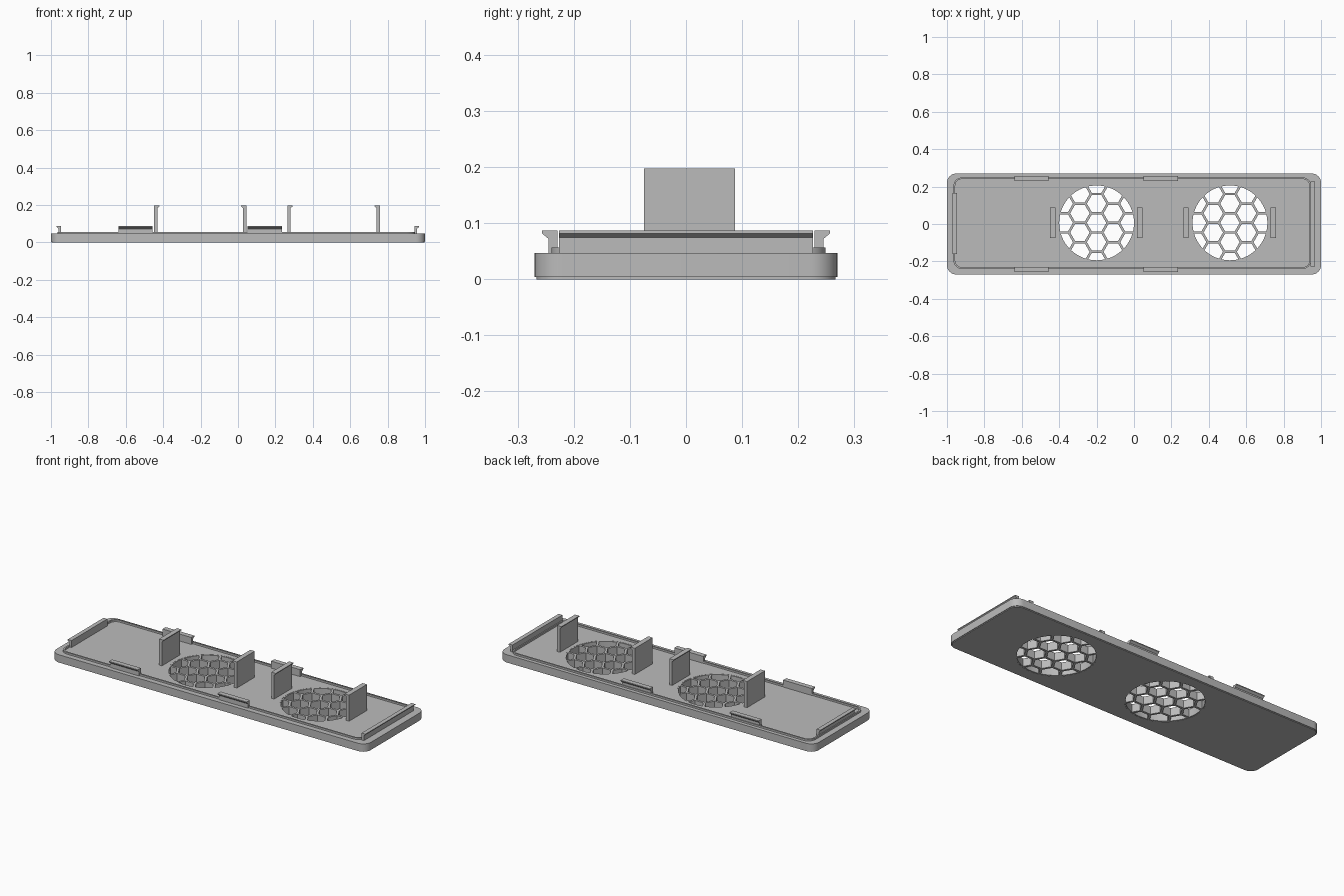
import bpy, bmesh, math

cube = bpy.data.objects.get("Cube")
if cube:
    bpy.data.objects.remove(cube, do_unlink=True)

grey = bpy.data.materials.new("light grey plastic")
grey.use_nodes = True
grey.diffuse_color = (0.5, 0.5, 0.5, 1)
grey.node_tree.nodes["Principled BSDF"].inputs["Base Color"].default_value = (0.5, 0.5, 0.5, 1)

DECK, RIM, CLIP, POST = 0.047, 0.057, 0.087, 0.197
FANS = (-0.2, 0.513)
FAN_Y, FAN_R = 0.006, 0.206
PITCH, WALL = 0.103, 0.013


def add_object(name, bm):
    bmesh.ops.recalc_face_normals(bm, faces=bm.faces)
    mesh = bpy.data.meshes.new(name)
    bm.to_mesh(mesh)
    bm.free()
    mesh.materials.append(grey)
    obj = bpy.data.objects.new(name, mesh)
    bpy.context.collection.objects.link(obj)
    return obj


def prism(bm, outline, z0, z1):
    """Extrude a closed xy outline from z0 up to z1."""
    face = bm.faces.new([bm.verts.new((x, y, z0)) for x, y in outline])
    up = bmesh.ops.extrude_face_region(bm, geom=[face])["geom"]
    bmesh.ops.translate(bm, vec=(0, 0, z1 - z0),
                        verts=[v for v in up if isinstance(v, bmesh.types.BMVert)])


def ngon(cx, cy, r, n):
    return [(cx + r * math.cos(math.tau * i / n), cy + r * math.sin(math.tau * i / n))
            for i in range(n)]


def rounded(x0, x1, y0, y1, r, steps=8):
    corners = ((x1 - r, y1 - r), (x0 + r, y1 - r), (x0 + r, y0 + r), (x1 - r, y0 + r))
    return [(cx + r * math.cos((q + i / steps) * math.pi / 2),
             cy + r * math.sin((q + i / steps) * math.pi / 2))
            for q, (cx, cy) in enumerate(corners) for i in range(steps + 1)]


def solid(name, outlines, z0, z1):
    bm = bmesh.new()
    for outline in outlines:
        prism(bm, outline, z0, z1)
    return add_object(name, bm)


def activate(obj):
    bpy.ops.object.select_all(action="DESELECT")
    obj.select_set(True)
    bpy.context.view_layer.objects.active = obj


def cut(obj, cutter):
    cutter.hide_render = True
    mod = obj.modifiers.new("cut", "BOOLEAN")
    mod.operation, mod.solver, mod.object = "DIFFERENCE", "EXACT", cutter
    activate(obj)
    bpy.ops.object.modifier_apply(modifier=mod.name)
    bpy.data.objects.remove(cutter, do_unlink=True)


def smooth(obj):
    activate(obj)
    bpy.ops.object.shade_smooth_by_angle(angle=math.radians(30))


# Cover plate with a softened bottom edge and two round openings
plate = solid("cover_plate", [rounded(-1, 1, -0.27, 0.27, 0.05)], 0, DECK)
bm = bmesh.new()
bm.from_mesh(plate.data)
bottom = [e for e in bm.edges if all(v.co.z < 0.001 for v in e.verts)]
bmesh.ops.bevel(bm, geom=bottom, offset=0.004, segments=2, affect="EDGES")
bm.to_mesh(plate.data)
bm.free()
cut(plate, solid("opening_cutter", [ngon(x, FAN_Y, FAN_R, 64) for x in FANS], -0.1, 0.1))
smooth(plate)

# Thin locating rim on the deck
rim = solid("locating_rim", [rounded(-0.965, 0.947, -0.24, 0.249, 0.045)], DECK - 0.002, RIM)
cut(rim, solid("rim_cutter", [rounded(-0.956, 0.938, -0.231, 0.24, 0.036)], 0, 0.1))
smooth(rim)

# Honeycomb grilles filling the openings
for side, fx in zip(("right", "left"), FANS):
    grille = solid(side + "_grille", [ngon(fx, FAN_Y, FAN_R + 0.003, 64)], 0.001, DECK - 0.001)
    cells = []
    for col in range(-3, 4):
        for row in range(-3, 4):
            cx = col * PITCH * math.sqrt(3) / 2
            cy = (row + 0.5 * (col % 2)) * PITCH
            if math.hypot(cx, cy) < FAN_R + PITCH / 2:
                cells.append(ngon(fx + cx, FAN_Y + cy, (PITCH - WALL) / math.sqrt(3), 6))
    cut(grille, solid("cell_cutter", cells, -0.1, 0.1))
    # Slim collar closing the edge of the opening
    collar = solid(side + "_grille_collar", [ngon(fx, FAN_Y, FAN_R + 0.002, 64)],
                   0.001, DECK - 0.001)
    cut(collar, solid("collar_cutter", [ngon(fx, FAN_Y, FAN_R - 0.006, 64)], -0.1, 0.1))
    smooth(collar)


def hook(name, base, across, along, thick, lip, top):
    """Upright tab at base, hooked in the direction of across, spanning along."""
    profile = [(0, DECK - 0.002), (thick, DECK - 0.002), (thick, top - lip - 0.003),
               (thick + lip, top - 0.005), (thick + lip, top), (0, top)]
    bm = bmesh.new()
    ends = []
    for t in along:
        ring = []
        for u, z in profile:
            p = base + u * (1 if across[0] == "+" else -1)
            ring.append(bm.verts.new((p, t, z) if across[1] == "x" else (t, p, z)))
        ends.append(ring)
        bm.faces.new(ring)
    n = len(profile)
    for i in range(n):
        j = (i + 1) % n
        bm.faces.new((ends[0][i], ends[0][j], ends[1][j], ends[1][i]))
    return add_object(name, bm)


# Snap clips along the long edges
for label, span in (("right", (-0.64, -0.457)), ("left", (0.05, 0.235))):
    hook("front_" + label + "_clip", -0.229, "-y", span, 0.016, 0.012, CLIP)
    hook("back_" + label + "_clip", 0.229, "+y", span, 0.016, 0.012, CLIP)

# Snap clips on the short ends
hook("left_end_clip", 0.944, "+x", (-0.226, 0.226), 0.014, 0.01, CLIP)
hook("right_end_clip", -0.946, "-x", (-0.16, 0.165), 0.014, 0.01, CLIP)

# Tall hooked posts on both sides of each opening
for side, fx in zip(("right", "left"), FANS):
    hook(side + "_outer_post", fx - 0.249, "+x", (-0.075, 0.087), 0.018, 0.01, POST)
    hook(side + "_inner_post", fx + 0.245, "-x", (-0.075, 0.087), 0.018, 0.01, POST)
